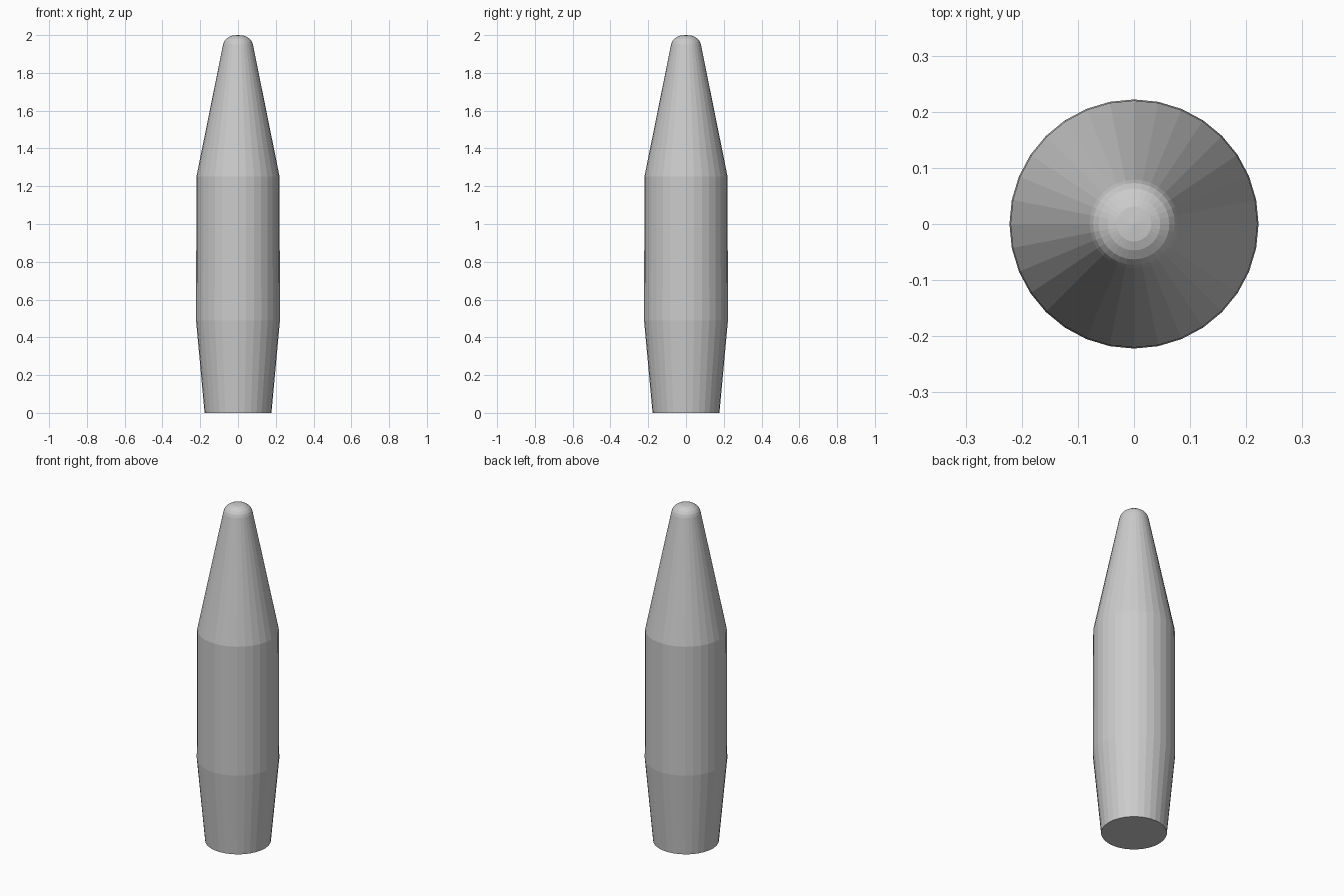
import bpy, bmesh, math

if "Cube" in bpy.data.objects:
    bpy.data.objects.remove(bpy.data.objects["Cube"])

SIDES = 32
# Half profile (radius, height): tapered base, barrel, cone, rounded tip
PROFILE = [(0.177, 0.0), (0.222, 0.488), (0.22, 1.252), (0.079, 1.95),
           (0.073, 1.967), (0.063, 1.98), (0.047, 1.991), (0.031, 1.997)]

bm = bmesh.new()
rings = [[bm.verts.new((r * math.cos(2 * math.pi * i / SIDES),
                        r * math.sin(2 * math.pi * i / SIDES), z))
          for i in range(SIDES)] for r, z in PROFILE]

# Side walls
for low, high in zip(rings, rings[1:]):
    for i in range(SIDES):
        j = (i + 1) % SIDES
        bm.faces.new((low[i], low[j], high[j], high[i]))

# Flat bottom and pointed fan at the tip
bm.faces.new(rings[0][::-1])
apex = bm.verts.new((0, 0, 2.0))
for i in range(SIDES):
    bm.faces.new((rings[-1][i], rings[-1][(i + 1) % SIDES], apex))

mesh = bpy.data.meshes.new("tapered_body")
bm.to_mesh(mesh)
bm.free()
bpy.context.collection.objects.link(bpy.data.objects.new("tapered_body", mesh))
